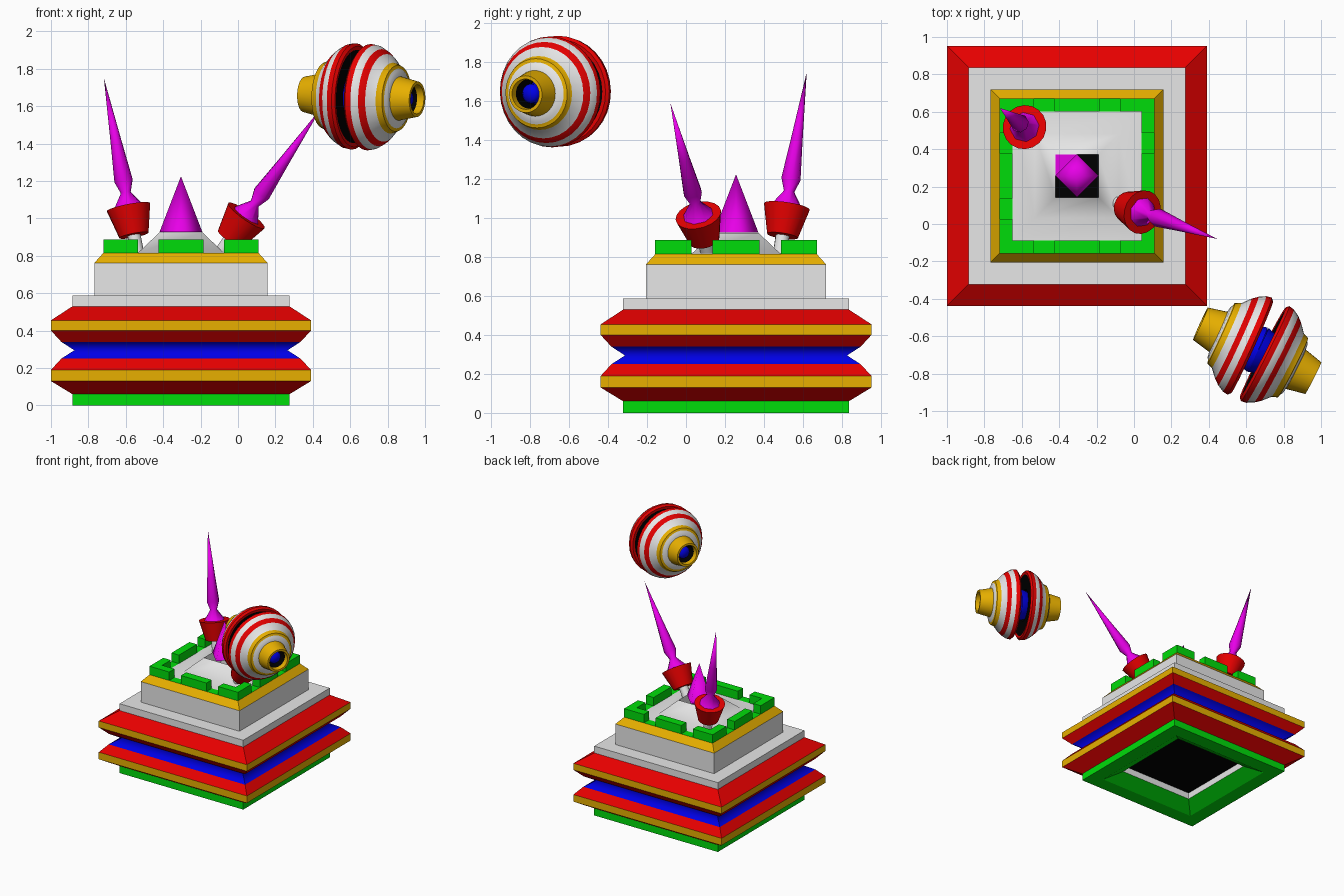
import bpy, bmesh, math
from mathutils import Matrix, Vector

if "Cube" in bpy.data.objects:
    bpy.data.objects.remove(bpy.data.objects["Cube"])

COLORS = {
    "red": (0.8, 0.0, 0.0), "gold": (0.8, 0.43, 0.0),
    "green": (0.0, 0.72, 0.003), "blue": (0.0, 0.0, 0.8),
    "pale_grey": (0.8, 0.8, 0.8), "magenta": (0.8, 0.0, 0.8),
    "black": (0.0, 0.0, 0.0),
}
MATS = {}
for name, c in COLORS.items():
    MATS[name] = bpy.data.materials.new(name)
    MATS[name].diffuse_color = (*c, 1)
NAMES = list(COLORS)
CX, CY = -0.305, 0.257          # centre of the stepped base


def finish(name, bm, matrix, smooth=None):
    me = bpy.data.meshes.new(name)
    bmesh.ops.remove_doubles(bm, verts=bm.verts, dist=1e-5)
    bmesh.ops.recalc_face_normals(bm, faces=bm.faces)
    bm.to_mesh(me)
    bm.free()
    for n in NAMES:
        me.materials.append(MATS[n])
    ob = bpy.data.objects.new(name, me)
    bpy.context.collection.objects.link(ob)
    ob.matrix_world = matrix
    if smooth:
        bpy.ops.object.select_all(action='DESELECT')
        ob.select_set(True)
        bpy.context.view_layer.objects.active = ob
        bpy.ops.object.shade_smooth_by_angle(angle=math.radians(smooth))
    return ob


def lathe(name, profile, sides, matrix=Matrix(), square=False, smooth=None):
    """Revolve (radius, height, colour of the band up to the next point)."""
    bm = bmesh.new()
    k, off = (math.sqrt(2), math.pi / 4) if square else (1, 0)
    rings = []
    for r, z, _ in profile:
        ring = []
        for i in range(sides):
            a = off + 2 * math.pi * i / sides
            ring.append(bm.verts.new((k * r * math.cos(a), k * r * math.sin(a), z)))
        rings.append(ring)
    for j in range(len(profile) - 1):
        lo, hi = rings[j], rings[j + 1]
        for i in range(sides):
            n = (i + 1) % sides
            if profile[j][0] == 0:
                vs = (lo[0], hi[n], hi[i])
            elif profile[j + 1][0] == 0:
                vs = (lo[i], lo[n], hi[0])
            else:
                vs = (lo[i], lo[n], hi[n], hi[i])
            bm.faces.new(vs).material_index = NAMES.index(profile[j][2])
    # unused duplicates of the pole points
    bmesh.ops.delete(bm, geom=[v for v in bm.verts if not v.link_faces], context='VERTS')
    return finish(name, bm, matrix, smooth)


def aim(origin, direction):
    q = Vector(direction).to_track_quat('Z', 'Y')
    return Matrix.Translation(origin) @ q.to_matrix().to_4x4()


base_at = Matrix.Translation((CX, CY, 0))

# Stepped square base, from the recess underneath up to the shaft in the roof
base = lathe("stepped_base", [
    (0, 0.12, "black"), (0.345, 0.12, "pale_grey"), (0.345, 0.065, "green"),
    (0.46, 0, "green"),
    (0.58, 0, "green"), (0.58, 0.06, "red"), (0.695, 0.13, "gold"),
    (0.695, 0.19, "red"), (0.64, 0.25, "blue"), (0.57, 0.295, "blue"),
    (0.64, 0.34, "red"), (0.695, 0.40, "gold"), (0.695, 0.455, "red"),
    (0.58, 0.53, "pale_grey"), (0.58, 0.588, "pale_grey"),
    (0.463, 0.588, "pale_grey"), (0.463, 0.762, "gold"),
    (0.415, 0.815, "green"), (0.345, 0.815, "pale_grey"),
    (0.225, 0.82, "pale_grey"), (0.115, 0.925, "pale_grey"),
    (0.115, 0.70, "black"), (0, 0.70, "black"),
], 4, base_at, square=True)
# Soft shading on the blue groove and the dais
me = base.data
for p in me.polygons:
    z, colour = p.center.z, NAMES[p.material_index]
    p.use_smooth = colour == "blue" or (
        colour == "pale_grey" and z > 0.81 and p.normal.z > 0.3)
for e in me.edges:
    a, b = (me.vertices[i].co for i in e.vertices)
    e.use_edge_sharp = abs(a.z - b.z) > 0.01 and max(a.z, b.z) < 0.8

# Battlements: a middle block per side and an L of two blocks per corner
bm = bmesh.new()


def block(rot, x0, x1, y0, y1, z0=0.81, z1=0.887):
    m = (rot @ Matrix.Translation(((x0 + x1) / 2, (y0 + y1) / 2, (z0 + z1) / 2))
         @ Matrix.Diagonal((x1 - x0, y1 - y0, z1 - z0, 1)))
    bmesh.ops.create_cube(bm, size=1, matrix=m)


for q in range(4):
    rot = Matrix.Rotation(q * math.pi / 2, 4, 'Z')
    block(rot, -0.12, 0.12, -0.415, -0.345)
    block(rot, -0.415, -0.23, -0.415, -0.345)
    block(rot, 0.23, 0.345, -0.415, -0.345)
for f in bm.faces:
    f.material_index = NAMES.index("green")
finish("battlements", bm, base_at)

# Central spire over the shaft, with a corner tile beside it
lathe("central_spire", [(0.115, 0.926, "magenta"), (0, 1.225, "magenta")],
      4, base_at, smooth=100)
bm = bmesh.new()
tile = [bm.verts.new(p) for p in
        ((-0.115, 0, 0.928), (0, 0.115, 0.928), (-0.115, 0.115, 0.928))]
bm.faces.new(tile).material_index = NAMES.index("magenta")
finish("spire_corner_tile", bm, base_at)

# Two leaning lamps: stem, cup and flame-like spindle; origin is the rim centre
for side, rim, tip in (("left", (-0.585, 0.518, 1.06), (-0.717, 0.62, 1.75)),
                       ("right", (0.045, 0.063, 1.015), (0.445, -0.08, 1.59))):
    d = Vector(tip) - Vector(rim)
    m = aim(rim, d)
    lathe(side + "_lamp_stem", [(0.036, -0.26, "pale_grey"), (0.036, -0.14, "pale_grey")],
          12, m, smooth=40)
    lathe(side + "_lamp_cup", [(0, -0.155, "red"), (0.08, -0.155, "red"),
                               (0.119, 0, "red"), (0, 0, "red")], 18, m, smooth=40)
    lathe(side + "_lamp_spindle", [(0.08, 0.001, "magenta"), (0.027, 0.08, "magenta"),
                                   (0.05, 0.145, "magenta"), (0.03, 0.36, "magenta"),
                                   (0, d.length, "magenta")], 8, m, smooth=60)

# Floating striped capsule: two hollow halves around a core with rounded ends
centre = Vector((0.66, -0.672, 1.65))
half = [
    (0.13, 0.05, "black"), (0.25, 0.036, "red"), (0.27, 0.032, "red"),
    (0.285, 0.046, "red"),
    (0.28, 0.076, "pale_grey"), (0.26, 0.112, "red"), (0.235, 0.142, "pale_grey"),
    (0.19, 0.182, "gold"), (0.178, 0.213, "gold"), (0.16, 0.217, "pale_grey"),
    (0.15, 0.225, "pale_grey"), (0.118, 0.23, "gold"), (0.095, 0.335, "gold"),
    (0.078, 0.335, "gold"), (0.076, 0.295, "black"), (0.076, 0.14, "black"),
    (0.13, 0.05, "black"),
]
core = [(0.13, 0, "blue"), (0.115, 0.06, "blue"), (0.05, 0.13, "blue"),
        (0.05, 0.275, "blue"), (0.035, 0.295, "blue"), (0, 0.3, "blue")]
for side, sign, yaw in (("left", -1, -24.5), ("right", 1, -27)):
    a = math.radians(yaw)
    d = Vector((math.cos(a), math.sin(a), -0.04)) * sign
    lathe("capsule_half_" + side, half, 32, aim(centre, d), smooth=35)
    lathe("capsule_core_" + side, core, 20, aim(centre, d), smooth=50)

for m in bpy.data.materials:
    if m.users and not m.is_grease_pencil:
        m.use_nodes = True
        m.node_tree.nodes["Principled BSDF"].inputs["Base Color"].default_value = m.diffuse_color
